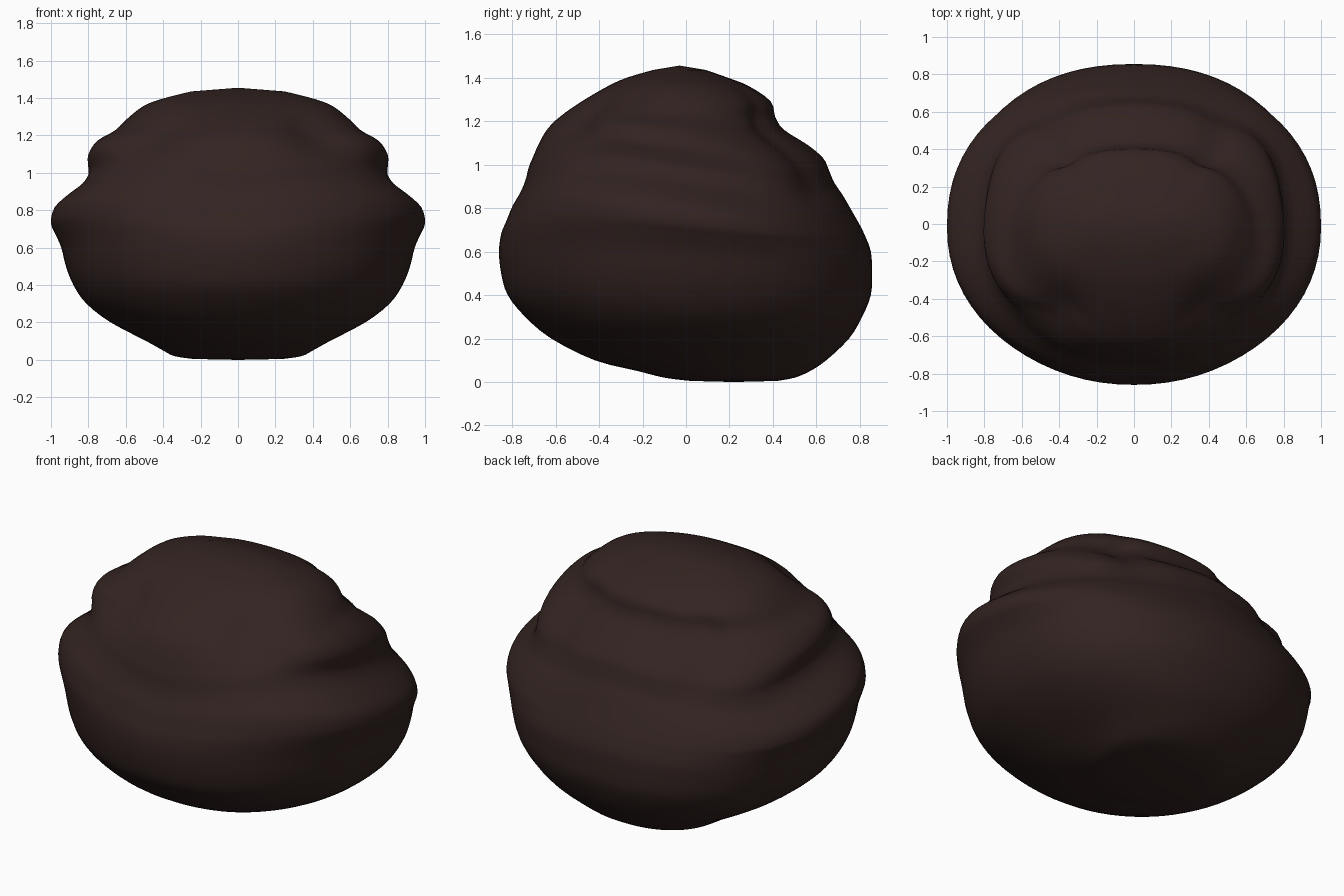
import bpy, bmesh, math

if "Cube" in bpy.data.objects:
    bpy.data.objects.remove(bpy.data.objects["Cube"])

# Horizontal sections: height, half width, front y, back y
SECTIONS = [
    (0.005, 0.24, 0.02, 0.42), (0.02, 0.34, -0.10, 0.50), (0.05, 0.40, -0.22, 0.57),
    (0.10, 0.49, -0.42, 0.645), (0.20, 0.68, -0.62, 0.75), (0.30, 0.81, -0.74, 0.81),
    (0.40, 0.88, -0.82, 0.85), (0.50, 0.92, -0.85, 0.855), (0.60, 0.945, -0.86, 0.85),
    (0.68, 0.98, -0.85, 0.82), (0.73, 1.0, -0.83, 0.795), (0.80, 0.985, -0.80, 0.755),
    (0.86, 0.92, -0.765, 0.72), (0.92, 0.84, -0.74, 0.68), (0.98, 0.80, -0.725, 0.655),
    (1.03, 0.80, -0.705, 0.63), (1.09, 0.80, -0.68, 0.56), (1.16, 0.755, -0.64, 0.45),
    (1.22, 0.66, -0.58, 0.41), (1.29, 0.59, -0.48, 0.39), (1.36, 0.50, -0.36, 0.29),
    (1.40, 0.39, -0.27, 0.19), (1.435, 0.25, -0.15, 0.09),
]
SEGMENTS = 72
STEPS = 3


def bump(value, centre, width):
    return math.exp(-((value - centre) / width) ** 2)


def smooth_sections():
    """Curve through the sections so that the profile is rounded."""
    pts = [SECTIONS[0], *SECTIONS, SECTIONS[-1]]
    for a, b, c, d in zip(pts, pts[1:], pts[2:], pts[3:]):
        for k in range(STEPS):
            t = k / STEPS
            yield tuple(0.5 * (2 * q + (r - p) * t + (2 * p - 5 * q + 4 * r - s) * t ** 2
                               + (3 * q - p - 3 * r + s) * t ** 3)
                        for p, q, r, s in zip(a, b, c, d))
    yield SECTIONS[-1]


def ring_point(z, half, front, back, angle):
    c, s = math.cos(angle), math.sin(angle)
    power = 2 / (2.25 if s > 0 else 2.1)
    cx = math.copysign(abs(c) ** power, c)
    sy = math.copysign(abs(s) ** power, s)
    mid, depth = (front + back) / 2, (back - front) / 2
    side = math.degrees(math.atan2(s, abs(c)))
    # Hollows beside the front ridge
    scale = 1 - 0.16 * bump(side, -52, 17) * bump(z, 1.19, 0.13)
    # Bulging ledge and clefts at the back corners
    scale += 0.05 * bump(side, 38, 20) * bump(z, 0.99, 0.13)
    scale -= 0.07 * bump(side, 57, 8) * bump(z, 1.15, 0.2)
    x, y = half * cx * scale, mid + depth * sy * scale
    # Side ledges slope down towards the back
    tilt = -0.16 * y * abs(c) * bump(z, 0.9, 0.3)
    return x, y, z + tilt


# Rounded stepped shell lofted through the sections
bm = bmesh.new()
rings = [[bm.verts.new(ring_point(*sec, 2 * math.pi * i / SEGMENTS))
          for i in range(SEGMENTS)] for sec in smooth_sections()]
for low, high in zip(rings, rings[1:]):
    for i in range(SEGMENTS):
        j = (i + 1) % SEGMENTS
        bm.faces.new((low[i], low[j], high[j], high[i]))

# Close the base and crown
for ring, tip in ((rings[0], (0, 0.22, 0)), (rings[-1], (0, -0.03, 1.455))):
    centre = bm.verts.new(tip)
    for i in range(SEGMENTS):
        bm.faces.new((ring[i], ring[(i + 1) % SEGMENTS], centre))
bmesh.ops.recalc_face_normals(bm, faces=bm.faces)

mesh = bpy.data.meshes.new("stepped_shell")
bm.to_mesh(mesh)
bm.free()
shell = bpy.data.objects.new("stepped_shell", mesh)
bpy.context.collection.objects.link(shell)

# Dark brown colour
mat = bpy.data.materials.new("dark_brown")
mat.diffuse_color = (0.032, 0.017, 0.015, 1)
mat.use_nodes = True
mat.node_tree.nodes["Principled BSDF"].inputs["Base Color"].default_value = mat.diffuse_color
mesh.materials.append(mat)

bpy.context.view_layer.objects.active = shell
shell.select_set(True)
bpy.ops.object.shade_smooth_by_angle(angle=math.radians(35))
